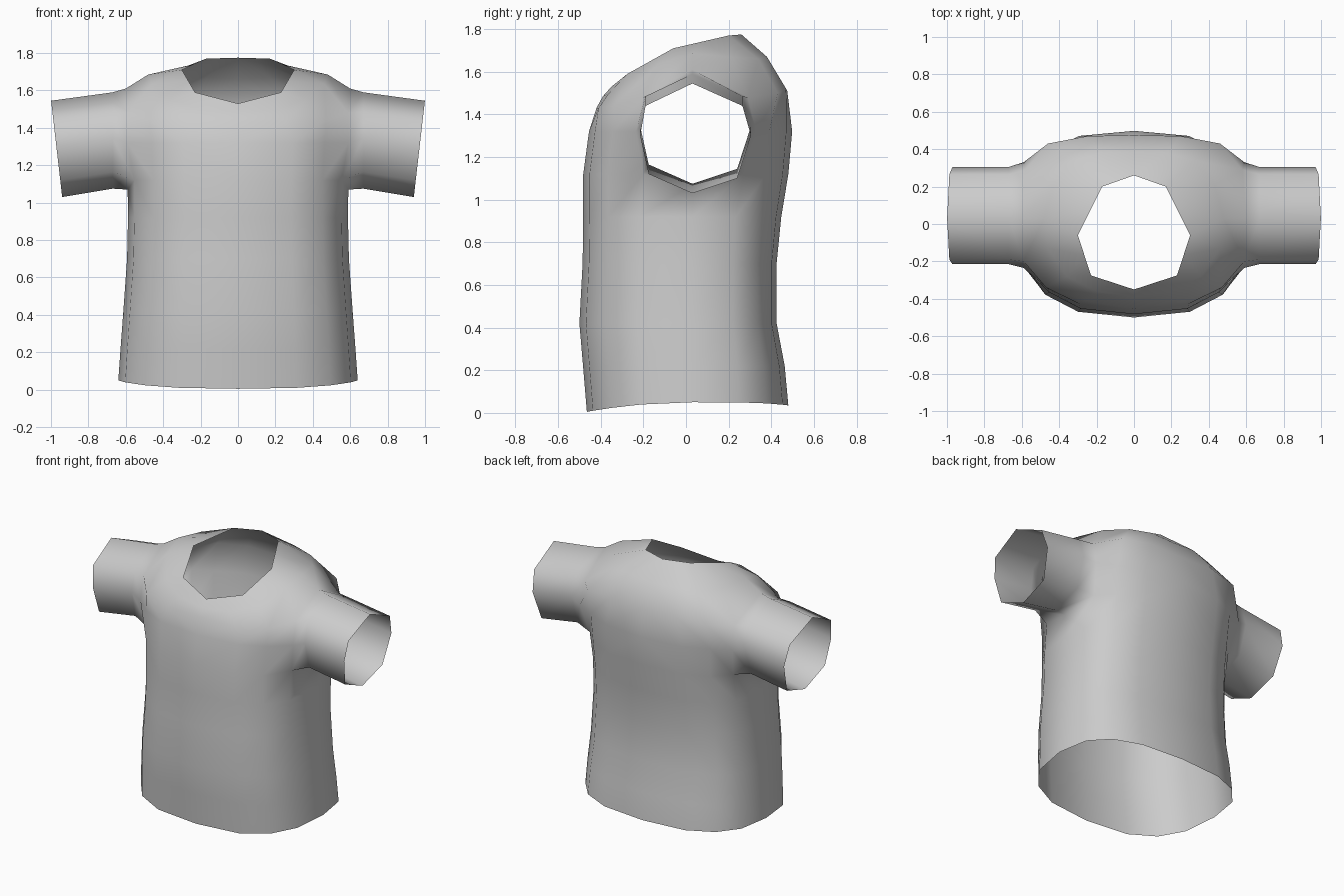
import bpy
import bmesh
import math
from mathutils import Vector

default_cube = bpy.data.objects.get("Cube")
if default_cube:
    bpy.data.objects.remove(default_cube, do_unlink=True)

STEPS = range(-4, 5)      # half ring: front centre, round the side, to back centre


def half_ring(z, width, front, back, hem=False):
    """Rounded-box half section of the torso at one height."""
    middle = 0.03
    points = []
    for k in STEPS:
        angle = k * math.pi / 8
        c = max(0.0, math.cos(angle)) ** 0.75 if abs(k) < 4 else 0.0
        s = abs(math.sin(angle)) ** 0.75
        reach = back - middle if k > 0 else middle - front
        y = middle + math.copysign(s * reach, k)
        dip = (0.045 * s ** 2 if k < 0 else 0.015 * s ** 4) if hem else 0.0
        points.append(Vector((width * c, y, z - dip)))
    return points


def with_midpoints(corners):
    """Put a point halfway along every edge of a polyline."""
    points = [Vector(corners[0])]
    for a, b in zip(corners, corners[1:]):
        points += [(Vector(a) + Vector(b)) / 2, Vector(b)]
    return points


# Torso sections from the hem to the chest
rings = [
    half_ring(0.05, 0.64, -0.465, 0.48, hem=True),
    half_ring(0.22, 0.628, -0.483, 0.463),
    half_ring(0.42, 0.613, -0.5, 0.425),
    half_ring(0.7, 0.593, -0.485, 0.425),
    half_ring(0.92, 0.588, -0.482, 0.447),
    half_ring(1.12, 0.588, -0.482, 0.48),
    half_ring(1.32, 0.6, -0.455, 0.498),
]
BOTTOM, MIDDLE, TOP = 5, 6, 7

# Shoulder line, yoke and neck opening
rings.append([Vector(p) for p in (
    (0, -0.42, 1.43), (0.26, -0.41, 1.43), (0.47, -0.34, 1.44),
    (0.59, -0.2, 1.48), (0.6, 0.03, 1.61), (0.58, 0.29, 1.48),
    (0.46, 0.43, 1.5), (0.25, 0.47, 1.52), (0, 0.475, 1.51))])
rings.append([Vector(p) for p in (
    (0, -0.39, 1.485), (0.19, -0.365, 1.495), (0.36, -0.28, 1.55),
    (0.46, -0.13, 1.635), (0.48, 0.03, 1.685), (0.43, 0.21, 1.67),
    (0.32, 0.34, 1.66), (0.17, 0.38, 1.67), (0, 0.385, 1.66))])
rings.append(with_midpoints((
    (0, -0.35, 1.53), (0.23, -0.275, 1.59), (0.3, -0.06, 1.71),
    (0.17, 0.2, 1.77), (0, 0.26, 1.775))))

# Shape the armhole rim
SIDE = 4
rings[BOTTOM][SIDE] = Vector((0.59, 0.03, 1.07))
rings[BOTTOM][SIDE + 1].y = 0.27
rings[BOTTOM][SIDE - 1].y = -0.2
rings[MIDDLE][SIDE + 1] = Vector((0.59, 0.33, 1.32))
rings[MIDDLE][SIDE - 1] = Vector((0.59, -0.235, 1.32))

bm = bmesh.new()
grid = [[bm.verts.new(p) for p in ring] for ring in rings]
for row in range(len(grid) - 1):
    for k in range(len(STEPS) - 1):
        if row in (BOTTOM, MIDDLE) and k in (SIDE - 1, SIDE):
            continue      # armhole
        low, high = grid[row], grid[row + 1]
        bm.faces.new((low[k], low[k + 1], high[k + 1], high[k]))

# Sleeve: eight-sided tube growing out of the armhole rim
rim = [grid[r][SIDE + d] for r, d in (
    (TOP, 0), (TOP, 1), (MIDDLE, 1), (BOTTOM, 1),
    (BOTTOM, 0), (BOTTOM, -1), (MIDDLE, -1), (TOP, -1))]
cuff = ((0.03, 1.545), (0.265, 1.44), (0.305, 1.3), (0.24, 1.1),
        (0.03, 1.03), (-0.175, 1.12), (-0.215, 1.3), (-0.19, 1.44))


def sleeve_loop(x, lean, lift):
    """Cuff outline moved along the arm, leaning out at the top."""
    return [bm.verts.new((x + lean * (z - 1.03), y, z + lift)) for y, z in cuff]


loops = [rim, sleeve_loop(0.67, 0.0, 0.045), sleeve_loop(0.94, 0.115, 0.0)]
for inner, outer in zip(loops, loops[1:]):
    for i in range(len(cuff)):
        j = (i + 1) % len(cuff)
        bm.faces.new((inner[i], outer[i], outer[j], inner[j]))
for face in bm.faces:
    face.smooth = True

mesh = bpy.data.meshes.new("shirt")
bm.to_mesh(mesh)
bm.free()
shirt = bpy.data.objects.new("shirt", mesh)
bpy.context.collection.objects.link(shirt)

# Right half
mirror = shirt.modifiers.new("mirror", "MIRROR")
mirror.use_axis[0] = True
mirror.use_clip = True
mirror.merge_threshold = 0.001

# Plain grey cloth
cloth = bpy.data.materials.new("grey cloth")
cloth.use_nodes = True
grey = (0.6, 0.6, 0.6, 1.0)
cloth.diffuse_color = grey
cloth.node_tree.nodes["Principled BSDF"].inputs["Base Color"].default_value = grey
mesh.materials.append(cloth)
